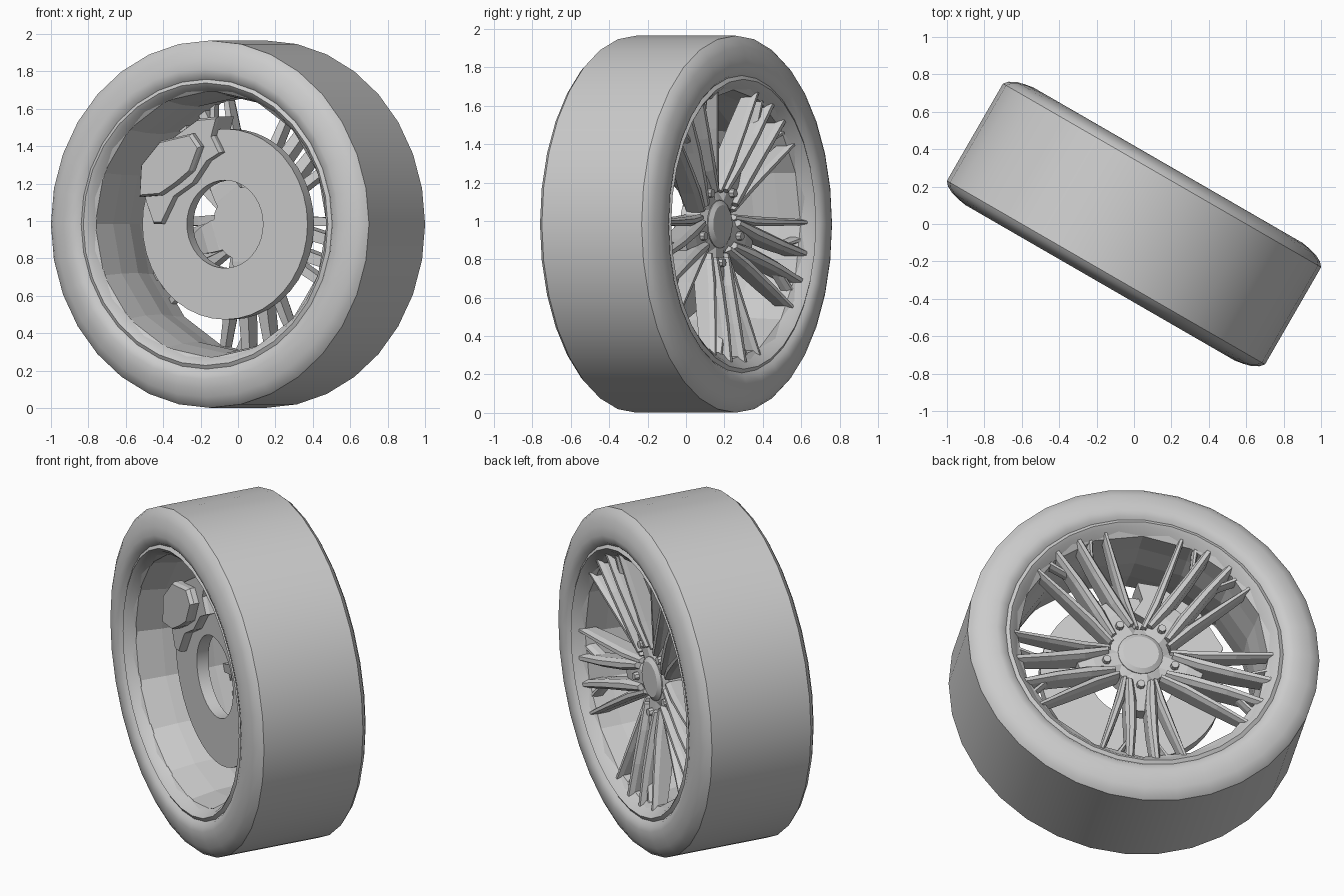
import bpy, bmesh, math
from mathutils import Matrix

cube = bpy.data.objects.get("Cube")
if cube:
    bpy.data.objects.remove(cube, do_unlink=True)

grey = bpy.data.materials.new("plain grey")
grey.use_nodes = True
COLOUR = (0.6, 0.6, 0.6, 1)
grey.diffuse_color = COLOUR
grey.node_tree.nodes["Principled BSDF"].inputs["Base Color"].default_value = COLOUR

# Wheel frame: axle along y (outer face +y), then turned and lifted into place
PLACE = Matrix.Translation((0, 0, 0.983)) @ Matrix.Rotation(math.radians(-30), 4, 'Z')


def finish(name, bm, smooth=None):
    bmesh.ops.recalc_face_normals(bm, faces=bm.faces)
    bm.transform(PLACE)
    mesh = bpy.data.meshes.new(name)
    bm.to_mesh(mesh)
    bm.free()
    mesh.materials.append(grey)
    ob = bpy.data.objects.new(name, mesh)
    bpy.context.collection.objects.link(ob)
    if smooth:
        bpy.ops.object.select_all(action='DESELECT')
        ob.select_set(True)
        bpy.context.view_layer.objects.active = ob
        bpy.ops.object.shade_smooth_by_angle(angle=math.radians(smooth))
    return ob


def lathe(name, profile, seg, smooth=None):
    """Revolve a closed (radius, axle) profile around the axle."""
    bm = bmesh.new()
    rings = []
    for i in range(seg):
        t = 2 * math.pi * i / seg
        rings.append([bm.verts.new((r * math.cos(t), a, r * math.sin(t))) for r, a in profile])
    n = len(profile)
    for i in range(seg):
        p, q = rings[i], rings[(i + 1) % seg]
        for j in range(n):
            k = (j + 1) % n
            bm.faces.new((p[j], p[k], q[k], q[j]))
    bmesh.ops.remove_doubles(bm, verts=bm.verts, dist=1e-5)
    return finish(name, bm, smooth)


def loft(bm, sections):
    """Skin a run of equal sections and close both ends."""
    rows = [[bm.verts.new(p) for p in s] for s in sections]
    n = len(rows[0])
    for p, q in zip(rows, rows[1:]):
        for j in range(n):
            k = (j + 1) % n
            bm.faces.new((p[j], p[k], q[k], q[j]))
    bm.faces.new(rows[0])
    bm.faces.new(rows[-1])


def plate(name, outline, a0, a1, inset=1.0):
    """Extrude an (x, z) outline along the axle, its inner face scaled by inset."""
    cx = sum(p[0] for p in outline) / len(outline)
    cz = sum(p[1] for p in outline) / len(outline)
    bm = bmesh.new()
    loft(bm, [[(x, a1, z) for x, z in outline],
              [(x, a0 + 0.02, z) for x, z in outline],
              [(cx + (x - cx) * inset, a0, cz + (z - cz) * inset) for x, z in outline]])
    return finish(name, bm)


def spoke_part(name, angle, side, stations):
    """Tapered blade; station = radius, sideways, front, half width, depth."""
    c, s = math.cos(angle), math.sin(angle)
    bm = bmesh.new()
    secs = []
    for r, t, a, w, d in stations:
        sec = []
        for dt, da in ((-w, -d), (w, -d), (w, -0.025), (0.45 * w, 0), (-0.45 * w, 0), (-w, -0.025)):
            u = side * t + dt
            sec.append((r * c - u * s, a + da, r * s + u * c))
        secs.append(sec)
    loft(bm, secs)
    return finish(name, bm)


# Tyre: flat tread and rounded sidewalls
half = [(0.982, 0.30), (0.962, 0.323), (0.925, 0.343), (0.88, 0.355), (0.83, 0.363),
        (0.79, 0.352), (0.765, 0.325)]
lathe("tyre", half + [(r, -a) for r, a in reversed(half)], 32, 35)

# Rim: two lips joined by a faceted barrel
lathe("rim_barrel", [(0.735, 0.31), (0.70, 0.285), (0.695, 0.16), (0.68, 0.02), (0.69, -0.14),
                     (0.715, -0.29), (0.755, -0.32), (0.76, -0.2), (0.755, 0.2), (0.755, 0.32)], 16)
lathe("outer_lip", [(0.775, 0.335), (0.755, 0.347), (0.735, 0.33), (0.70, 0.285),
                    (0.715, 0.25), (0.775, 0.28)], 32, 25)
lathe("inner_lip", [(0.775, -0.335), (0.755, -0.347), (0.735, -0.33), (0.71, -0.285),
                    (0.72, -0.25), (0.775, -0.28)], 32, 25)

# Brake disc with its wide bore
lathe("brake_disc", [(0.235, -0.14), (0.51, -0.14), (0.51, -0.07), (0.235, -0.07)], 40, 30)

# Brake caliper over the disc edge, with a raised cover
plate("caliper_body", [(-0.50, 0.21), (-0.37, 0.42), (-0.14, 0.565), (-0.02, 0.575),
                       (-0.05, 0.475), (0.0, 0.385), (-0.08, 0.34), (-0.17, 0.22),
                       (-0.29, 0.145), (-0.37, 0.0), (-0.42, 0.0), (-0.46, 0.10)], -0.19, -0.01, 0.96)
plate("caliper_cover", [(-0.48, 0.145), (-0.47, 0.315), (-0.35, 0.445), (-0.155, 0.485),
                        (-0.10, 0.415), (-0.155, 0.285), (-0.25, 0.215), (-0.35, 0.155)],
      -0.24, -0.18, 0.93)

# Hub and centre cap
lathe("hub", [(0, 0.19), (0.13, 0.20), (0.17, 0.18), (0.20, 0.08), (0, 0.08)], 20, 20)
lathe("centre_cap", [(0, 0.222), (0.10, 0.222), (0.125, 0.205), (0.125, 0.18), (0, 0.18)], 20, 20)

# Five spoke groups: root arm, lug bolt, two main blades and two thin outer blades
for i in range(5):
    ang = math.radians(-90 + 72 * i)
    spoke_part(f"spoke_root_{i + 1}", ang, 1, [
        (0.09, 0, 0.20, 0.085, 0.11), (0.20, 0, 0.205, 0.085, 0.12),
        (0.27, 0, 0.21, 0.075, 0.12), (0.36, 0, 0.20, 0.05, 0.08)])
    bm = bmesh.new()
    bmesh.ops.create_cone(bm, cap_ends=True, segments=8, radius1=0.026, radius2=0.022, depth=0.04,
                          matrix=Matrix.Translation((0.2 * math.cos(ang), 0.21, 0.2 * math.sin(ang)))
                          @ Matrix.Rotation(math.radians(-90), 4, 'X'))
    finish(f"lug_bolt_{i + 1}", bm)
    for side, word in ((1, "a"), (-1, "b")):
        spoke_part(f"main_blade_{i + 1}{word}", ang, side, [
            (0.17, 0.062, 0.225, 0.022, 0.12), (0.32, 0.058, 0.255, 0.032, 0.13),
            (0.52, 0.062, 0.29, 0.028, 0.12), (0.735, 0.075, 0.32, 0.022, 0.10)])
        spoke_part(f"outer_blade_{i + 1}{word}", ang, side, [
            (0.15, 0.085, 0.205, 0.018, 0.10), (0.30, 0.115, 0.24, 0.026, 0.11),
            (0.50, 0.175, 0.28, 0.022, 0.10), (0.69, 0.235, 0.315, 0.016, 0.08)])
        # short web bridging the main and outer blades at the rim
        spoke_part(f"rim_web_{i + 1}{word}", ang, side, [
            (0.58, 0.075, 0.27, 0.014, 0.06), (0.70, 0.145, 0.295, 0.02, 0.06)])
